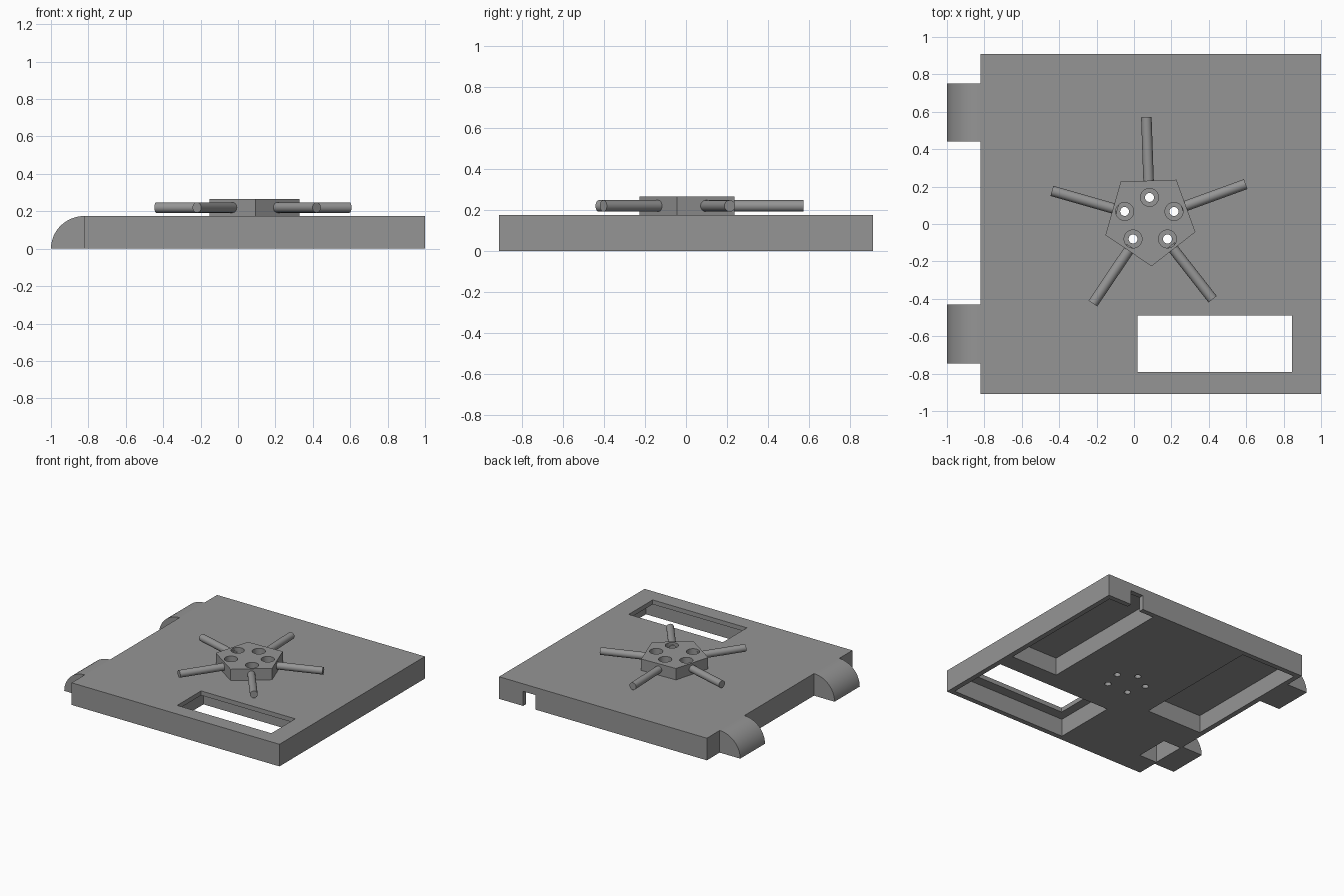
import bpy, bmesh, math
from mathutils import Vector

if "Cube" in bpy.data.objects:
    bpy.data.objects.remove(bpy.data.objects["Cube"])

grey = bpy.data.materials.new("mid grey")
grey.diffuse_color = (0.3, 0.3, 0.3, 1)
grey.use_nodes = True
grey.node_tree.nodes["Principled BSDF"].inputs["Base Color"].default_value = grey.diffuse_color


def finish(name, bm):
    bmesh.ops.recalc_face_normals(bm, faces=bm.faces)
    me = bpy.data.meshes.new(name)
    bm.to_mesh(me)
    bm.free()
    ob = bpy.data.objects.new(name, me)
    bpy.context.collection.objects.link(ob)
    me.materials.append(grey)
    return ob


def prism(name, pts, vec):
    """Extrude a planar outline along a vector."""
    bm = bmesh.new()
    face = bm.faces.new([bm.verts.new(p) for p in pts])
    ext = bmesh.ops.extrude_face_region(bm, geom=[face])
    verts = [g for g in ext["geom"] if isinstance(g, bmesh.types.BMVert)]
    bmesh.ops.translate(bm, verts=verts, vec=vec)
    return finish(name, bm)


def box(name, x0, x1, y0, y1, z0, z1):
    return prism(name, [(x0, y0, z0), (x1, y0, z0), (x1, y1, z0), (x0, y1, z0)],
                 (0, 0, z1 - z0))


def ring(cx, cy, z, r, n, start=0.0):
    return [(cx + r * math.cos(start + math.tau * i / n),
             cy + r * math.sin(start + math.tau * i / n), z) for i in range(n)]


def cut(target, cutters):
    for c in cutters:
        m = target.modifiers.new("cut", 'BOOLEAN')
        m.operation, m.solver, m.object = 'DIFFERENCE', 'EXACT', c
    bpy.context.view_layer.update()
    deps = bpy.context.evaluated_depsgraph_get()
    me = bpy.data.meshes.new_from_object(target.evaluated_get(deps))
    target.modifiers.clear()
    target.data = me
    for c in cutters:
        bpy.data.objects.remove(c)


def smooth(ob):
    bpy.ops.object.select_all(action='DESELECT')
    ob.select_set(True)
    bpy.context.view_layer.objects.active = ob
    bpy.ops.object.shade_smooth_by_angle(angle=math.radians(35))


TOP, ROOF = 0.175, 0.14
HX, HY = 0.085, 0.027            # hub centre
holes = [(0.083, 0.142), (0.214, 0.067), (-0.05, 0.067), (-0.005, -0.08), (0.179, -0.08)]

# Plate with hollow underside, window, edge notch and screw holes
plate = box("plate", -0.82, 1, -0.91, 0.91, 0, TOP)
cutters = [
    box("pocket_right", 0.55, 0.96, -0.22, 0.87, -0.1, ROOF),
    box("pocket_left", -0.78, -0.295, -0.19, 0.87, -0.1, ROOF),
    box("pocket_window", -0.05, 0.96, -0.87, -0.36, -0.1, ROOF),
    box("pocket_tab", -0.815, -0.66, -0.72, -0.45, -0.1, ROOF),
    box("window", 0.02, 0.845, -0.79, -0.49, -0.1, 0.4),
    box("notch", 0.68, 0.79, 0.8, 1.0, -0.1, 0.115),
]
cutters += [prism("hole", ring(x, y, -0.1, 0.024, 20), (0, 0, 0.5)) for x, y in holes]
cut(plate, cutters)
smooth(plate)

# Quarter-round hinge tabs
for side, y0, y1 in (("front", -0.745, -0.43), ("back", 0.44, 0.75)):
    arc = [(-0.82 - 0.18 * math.sin(a), y0, TOP * math.cos(a))
           for a in (math.pi / 2 * i / 16 for i in range(17))]
    smooth(prism("tab_" + side, [(-0.82, y0, 0)] + arc, (0, y1 - y0, 0)))

# Five-sided hub with wide screw wells
hub = prism("hub", ring(HX, HY, TOP, 0.253, 5, math.radians(-88)), (0, 0, 0.09))
cut(hub, [prism("well", ring(x, y, 0.1, 0.048, 28), (0, 0, 0.4)) for x, y in holes])
smooth(hub)

# Round spokes leaving the middle of each hub side
for i in range(5):
    a = math.radians(92 + 72 * i)
    d = Vector((math.cos(a), math.sin(a), 0))
    s = Vector((-math.sin(a), math.cos(a), 0))
    c = Vector((HX, HY, 0.22)) + d * 0.18
    pts = [c + 0.028 * (s * math.cos(t) + Vector((0, 0, math.sin(t))))
           for t in (math.tau * k / 20 for k in range(20))]
    smooth(prism("spoke_%d" % (i + 1), pts, d * 0.365))
